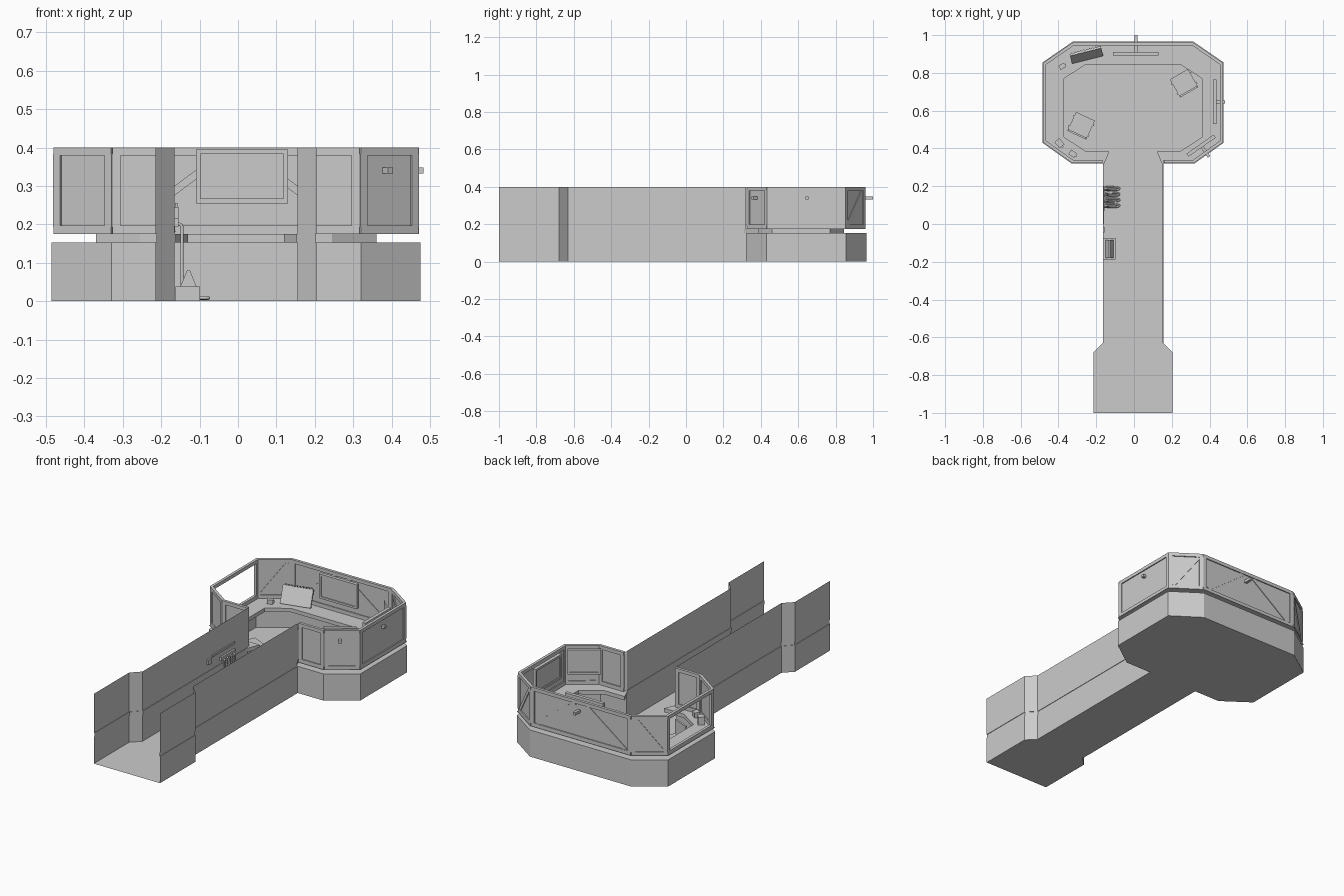
import bpy, bmesh, math
from mathutils import Matrix, Vector

if "Cube" in bpy.data.objects:
    bpy.data.objects.remove(bpy.data.objects["Cube"])

CX = -0.005  # symmetry axis of the plan


def finish(name, bm):
    me = bpy.data.meshes.new(name)
    bm.to_mesh(me)
    bm.free()
    ob = bpy.data.objects.new(name, me)
    bpy.context.collection.objects.link(ob)
    return ob


def add_box(bm, c, size, base=Matrix(), rot=Matrix()):
    m = base @ Matrix.Translation(c) @ rot @ Matrix.Diagonal((*size, 1))
    bmesh.ops.create_cube(bm, size=1, matrix=m)


def place(x, y, z, deg):
    return Matrix.Translation((x, y, z)) @ Matrix.Rotation(math.radians(deg), 4, 'Z')


def mirrored(half):
    return [(CX + x, y) for x, y in half] + [(CX - x, y) for x, y in reversed(half)]


# Plan outline (left half, relative to the axis) and the inset groove outline
outer = mirrored([(-.21, -1), (-.21, -.68), (-.16, -.63), (-.16, .31), (-.16, .32),
                  (-.325, .32), (-.48, .43), (-.48, .855), (-.32, .965)])
inset = mirrored([(-.207, -1), (-.207, -.68), (-.157, -.63), (-.157, .31), (-.125, .385),
                  (-.25, .385), (-.365, .46), (-.365, .77), (-.25, .845)])

# Floor, lower walls and the desk ledge above the groove
bm = bmesh.new()
rings = []
for path, z in ((outer, 0), (outer, .153), (inset, .153), (inset, .175), (outer, .175)):
    rings.append([bm.verts.new((x, y, z)) for x, y in path])
bm.faces.new(list(reversed(rings[0])))
for a, b in zip(rings, rings[1:]):
    for i in range(len(a) - 1):
        bm.faces.new((a[i], a[i + 1], b[i + 1], b[i]))
finish("floor_and_lower_walls", bm)

# Upper corridor walls
for side, pts in (("left", outer[:5]), ("right", outer[-5:])):
    bm = bmesh.new()
    lo = [bm.verts.new((x, y, .175)) for x, y in pts]
    hi = [bm.verts.new((x, y, .4)) for x, y in pts]
    for i in range(4):
        bm.faces.new((lo[i], lo[i + 1], hi[i + 1], hi[i]))
    finish("corridor_upper_wall_" + side, bm)


# Framed panels around the room: local x along wall, y inward
def wall_panel(name, p, q, pane=True, braces=()):
    p, q = Vector(p), Vector(q)
    d = q - p
    L = d.length
    base = place(*((p + q) / 2), 0, math.degrees(math.atan2(d.y, d.x)))
    T, yc = .016, .012
    bm = bmesh.new()
    for z, h in ((.186, .022), (.39, .02)):
        add_box(bm, (0, yc, z), (L - .006, T, h), base)
    for s in (-1, 1):
        add_box(bm, (s * (L / 2 - .013), yc, .288), (.022, T, .19), base)
    if pane:
        add_box(bm, (0, yc, .288), (L - .04, .004, .19), base)
    for x0, x1 in braces:  # bar from low x0 to high x1
        run = (x1 - x0) * L
        rot = Matrix.Rotation(-math.atan2(.18, run), 4, 'Y')
        add_box(bm, ((x0 + x1) / 2 * L, yc, .288), (math.hypot(run, .18), .012, .02), base, rot)
    finish(name, bm)


names = ["front_left", "front_left_corner", "left_window", "back_left_corner", "back",
         "back_right_corner", "right", "front_right_corner", "front_right"]
braces = {"back": [(-.44, -.06), (.44, .06)],
          "back_left_corner": [(.36, -.36)], "back_right_corner": [(-.36, .36)]}
for i, n in enumerate(names):
    wall_panel("wall_panel_" + n, outer[i + 5], outer[i + 4], n != "left_window", braces.get(n, ()))


# Screens on arms that pass through the wall: local +y points outward
def screen(name, x, y, deg, w, arm):
    base = place(x, y, .325, deg)
    bm = bmesh.new()
    add_box(bm, (0, 0, 0), (w, .014, .14), base)
    for s in (-1, 1):
        add_box(bm, (s * (w / 2 - .006), -.003, 0), (.012, .018, .14), base)
        add_box(bm, (0, -.003, s * .064), (w, .018, .012), base)
    add_box(bm, (0, arm / 2, .015), (.016, arm, .016), base)
    finish(name, bm)


screen("screen_back", .01, .903, 0, .24, .097)
screen("screen_right", .43, .647, -90, .235, .053)
screen("screen_corner", .357, .413, -145, .175, .07)

# Thin curved screen in the back right corner
bm = bmesh.new()
prev = None
for i in range(9):
    t = i / 8
    bow = .016 * 4 * t * (1 - t)
    x, y = .275 + .155 * t - bow * .55, .93 - .1 * t - bow * .83
    cur = [bm.verts.new((x, y, z)) for z in (.22, .34)]
    if prev:
        bm.faces.new((prev[0], cur[0], cur[1], prev[1]))
    prev = cur
finish("curved_screen", bm)

# Notepad leaning back on the desk, with binding rings
bm = bmesh.new()
base = place(-.252, .895, .225, 14) @ Matrix.Rotation(math.radians(-25), 4, 'X')
add_box(bm, (0, 0, 0), (.17, .012, .1), base)
for i in range(10):
    add_box(bm, (-.072 + i * .016, 0, .052), (.006, .016, .01), base)
finish("leaning_notepad", bm)

# Small desk items
for n, x, y, deg, w, h in (("desk_box_back", -.38, .835, 30, .032, .025),
                           ("desk_box_left", -.395, .428, -50, .042, .045),
                           ("desk_box_front", -.325, .372, -35, .036, .03)):
    bm = bmesh.new()
    add_box(bm, (0, 0, h / 2), (w, w * .8, h), place(x, y, .175, deg))
    add_box(bm, (w * .55, 0, h / 2), (w * .3, w * .25, h * .5), place(x, y, .175, deg))
    finish(n, bm)

# Chairs
for n, x, y, deg in (("chair_right", .265, .745, 30), ("chair_left", -.28, .52, -25)):
    base = place(x, y, 0, deg)
    bm = bmesh.new()
    add_box(bm, (0, 0, .006), (.08, .08, .012), base)
    add_box(bm, (0, 0, .04), (.02, .02, .07), base)
    add_box(bm, (0, 0, .08), (.11, .11, .02), base)
    add_box(bm, (0, -.05, .13), (.105, .01, .085), base)
    for s in (-1, 1):
        for t in (-1, 1):
            add_box(bm, (s * .057, t * .03, .08), (.008, .01, .01), base)
    finish(n, bm)

# Hoses hanging from a bar on the corridor wall
for i in range(4):
    y = .09 + i * .03
    cu = bpy.data.curves.new("hose_%d" % (i + 1), 'CURVE')
    cu.dimensions = '3D'
    cu.bevel_depth, cu.bevel_resolution, cu.resolution_u = .005, 1, 4
    sp = cu.splines.new('NURBS')
    pts = [(-.163, y, .2), (-.145, y, .205), (-.146, y, .17), (-.146, y, .04), (-.14, y, .01),
           (-.075, y, .008), (-.08, y + .017, .008), (-.15, y + .015, .008)]
    sp.points.add(len(pts) - 1)
    for pt, co in zip(sp.points, pts):
        pt.co = (*co, 1)
    sp.use_endpoint_u, sp.order_u = True, 3
    bpy.context.collection.objects.link(bpy.data.objects.new(cu.name, cu))
bm = bmesh.new()
add_box(bm, (-.161, .1, .25), (.006, .2, .012))
add_box(bm, (-.16, .135, .205), (.01, .13, .02))
add_box(bm, (-.16, -.03, .23), (.01, .03, .03))
finish("hose_wall_bar", bm)

# Floor unit with a pointed ridge
bm = bmesh.new()
add_box(bm, (-.131, -.132, .019), (.064, .114, .038))
ends = [[bm.verts.new((x, y, z)) for x, z in ((-.15, .038), (-.108, .038), (-.125, .08), (-.133, .08))]
        for y in (-.18, -.085)]
bm.faces.new(ends[0])
bm.faces.new(list(reversed(ends[1])))
for i in range(4):
    j = (i + 1) % 4
    bm.faces.new((ends[0][i], ends[1][i], ends[1][j], ends[0][j]))
finish("floor_unit", bm)
